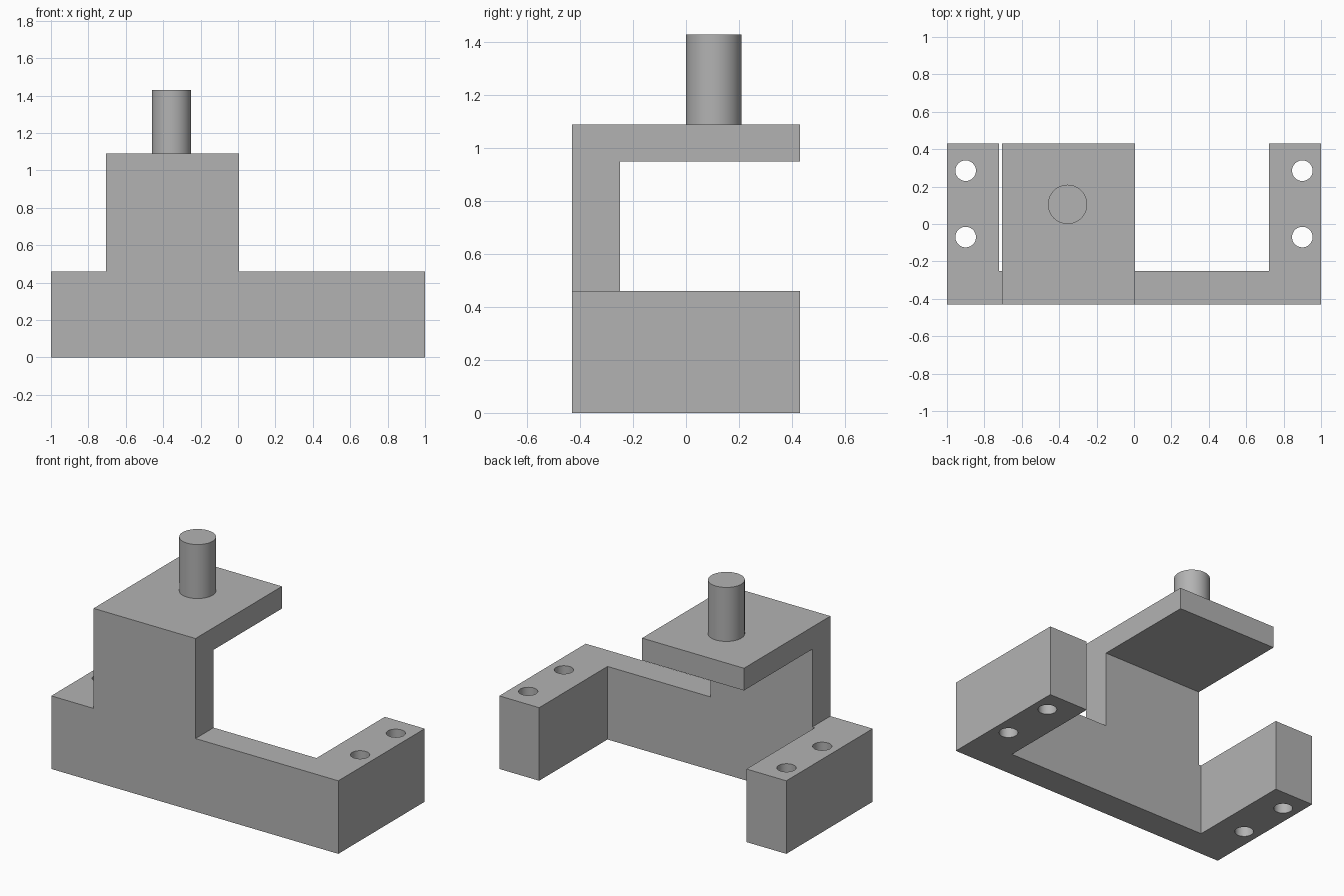
import bpy
import math
from mathutils import Vector

cube = bpy.data.objects.get("Cube")
if cube:
    bpy.data.objects.remove(cube, do_unlink=True)

grey = bpy.data.materials.new("plain grey")
grey.use_nodes = True
grey_value = (0.45, 0.45, 0.45, 1)
grey.diffuse_color = grey_value
grey.node_tree.nodes["Principled BSDF"].inputs["Base Color"].default_value = grey_value

FRONT, BACK, WALL = -0.43, 0.43, -0.25
BASE_TOP, PLATE_LOW, PLATE_TOP = 0.46, 0.95, 1.09


def extrude(name, outline, direction):
    """Closed prism from a planar outline swept along a direction."""
    low = [Vector(p) for p in outline]
    high = [p + Vector(direction) for p in low]
    n = len(low)
    faces = [list(range(n))[::-1], list(range(n, 2 * n))]
    faces += [[i, (i + 1) % n, (i + 1) % n + n, i + n] for i in range(n)]
    mesh = bpy.data.meshes.new(name)
    mesh.from_pydata(low + high, [], faces)
    mesh.materials.append(grey)
    obj = bpy.data.objects.new(name, mesh)
    bpy.context.collection.objects.link(obj)
    return obj


def cylinder(name, x, y, bottom, top, radius):
    bpy.ops.mesh.primitive_cylinder_add(vertices=64, radius=radius, depth=top - bottom,
                                        location=(x, y, (bottom + top) / 2))
    obj = bpy.context.object
    obj.name = name
    obj.data.materials.append(grey)
    return obj


def smooth(obj):
    bpy.ops.object.select_all(action="DESELECT")
    obj.select_set(True)
    bpy.context.view_layer.objects.active = obj
    bpy.ops.object.shade_smooth_by_angle(angle=math.radians(30))


# U-shaped base with two arms reaching back
arm = 0.722
plan = [(-1, FRONT), (1, FRONT), (1, BACK), (arm, BACK),
        (arm, WALL), (-arm, WALL), (-arm, BACK), (-1, BACK)]
base = extrude("base", [(x, y, 0) for x, y in plan], (0, 0, BASE_TOP))

# Bolt holes through both arms
for x in (-0.9, 0.9):
    for y in (-0.07, 0.285):
        cutter = cylinder("hole_cutter", x, y, -0.1, BASE_TOP + 0.1, 0.055)
        cutter.hide_render = True
        cutter.hide_set(True)
        cut = base.modifiers.new("bolt hole", "BOOLEAN")
        cut.operation = "DIFFERENCE"
        cut.solver = "EXACT"
        cut.object = cutter

# Bake the holes, then discard the cutters
bpy.context.view_layer.update()
baked = bpy.data.meshes.new_from_object(base.evaluated_get(bpy.context.evaluated_depsgraph_get()))
base.modifiers.clear()
base.data = baked
for obj in [o for o in bpy.data.objects if o.name.startswith("hole_cutter")]:
    bpy.data.objects.remove(obj, do_unlink=True)
smooth(base)

# L-shaped upright with overhanging plate
side = [(FRONT, BASE_TOP), (WALL, BASE_TOP), (WALL, PLATE_LOW),
        (BACK, PLATE_LOW), (BACK, PLATE_TOP), (FRONT, PLATE_TOP)]
extrude("upright_bracket", [(-0.705, y, z) for y, z in side], (0.71, 0, 0))

# Round pin on the plate
smooth(cylinder("pin", -0.355, 0.105, PLATE_TOP - 0.05, 1.43, 0.105))
